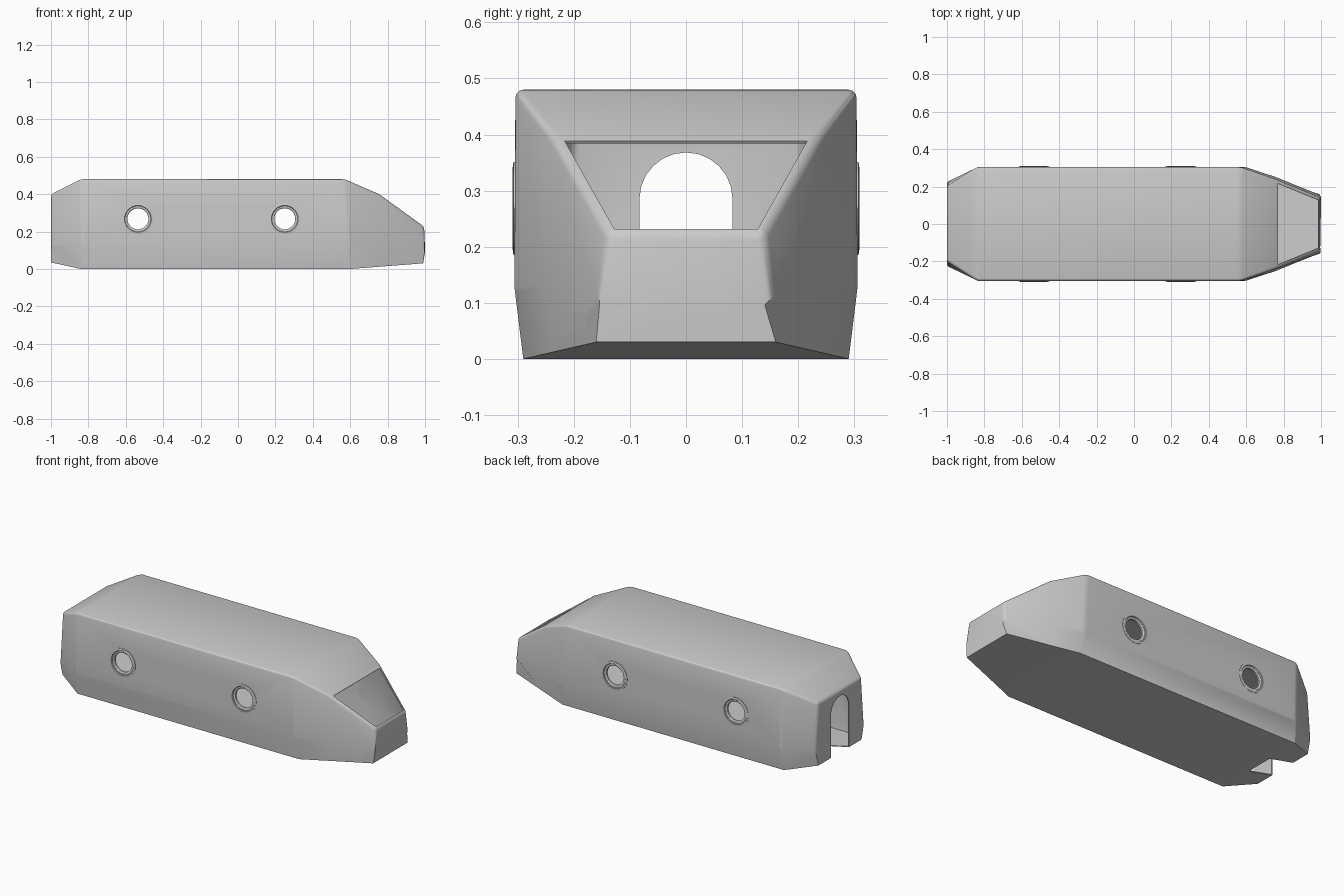
import bpy, bmesh, math
from mathutils import Vector

if "Cube" in bpy.data.objects:
    bpy.data.objects.remove(bpy.data.objects["Cube"])


def make_object(name, bm):
    bmesh.ops.recalc_face_normals(bm, faces=bm.faces)
    mesh = bpy.data.meshes.new(name)
    bm.to_mesh(mesh)
    bm.free()
    obj = bpy.data.objects.new(name, mesh)
    bpy.context.collection.objects.link(obj)
    return obj


def activate(obj):
    bpy.ops.object.select_all(action='DESELECT')
    obj.select_set(True)
    bpy.context.view_layer.objects.active = obj


def prism(name, loop_a, loop_b):
    bm = bmesh.new()
    a = [bm.verts.new(p) for p in loop_a]
    b = [bm.verts.new(p) for p in loop_b]
    n = len(a)
    bm.faces.new(a)
    bm.faces.new(b)
    for i in range(n):
        bm.faces.new((a[i], a[(i + 1) % n], b[(i + 1) % n], b[i]))
    obj = make_object(name, bm)
    obj.hide_render = True
    return obj


# Hull: half sections (x, y, z) as bottom, waist, roof, from tail to nose
sections = [
    [(-1.0, .20, .035), (-1.0, .225, .13), (-1.0, .20, .40)],
    [(-.84, .29, 0), (-.83, .306, .13), (-.84, .304, .48)],
    [(.60, .29, 0), (.59, .306, .13), (.57, .304, .48)],
    [(.755, .238, .012), (.755, .252, .13), (.755, .24, .40)],
    [(.99, .16, .03), (1.0, .153, .11), (.995, .14, .226)],
]
bm = bmesh.new()
rings = []
for sec in sections:
    pts = sec + [(x, -y, z) for x, y, z in reversed(sec)]
    rings.append([bm.verts.new(p) for p in pts])
for a, b in zip(rings, rings[1:]):
    for i in range(6):
        j = (i + 1) % 6
        bm.faces.new((a[i], a[j], b[j], b[i]))
bm.faces.new(rings[0])
bm.faces.new(rings[-1])
bmesh.ops.recalc_face_normals(bm, faces=bm.faces)
low = {r[i] for r in rings for i in (0, 5)}
soft = [e for e in bm.edges if not (set(e.verts) & low)
        and e.calc_face_angle(0) > math.radians(16)]
bmesh.ops.bevel(bm, geom=soft, offset=.014, segments=3, profile=.5, affect='EDGES')
hull = make_object("hull", bm)
shell = hull.modifiers.new("shell", 'SOLIDIFY')
shell.thickness = .006
shell.offset = -1

# Cutter: arched tail door, open down to the underside slope
r, spring, n = .083, .285, 12
arch = [(-r, -.1), (r, -.1)]
arch += [(r * math.cos(math.pi * i / n), spring + r * math.sin(math.pi * i / n))
         for i in range(n + 1)]
door = prism("door_cutter", [(-1.2, y, z) for y, z in arch],
             [(-.842, y, z) for y, z in arch])

# Cutter: sloping windscreen
corners = [Vector(p) for p in ((.77, -.216, .387), (.77, .216, .387),
                               (.985, .128, .230), (.985, -.128, .230))]
normal = Vector((.59, 0, .81))
screen = prism("windscreen_cutter", [p + normal * .05 for p in corners],
               [p - normal * .025 for p in corners])

# Cutters: portholes straight through both sides
PORT_Z = .268
port_x = (-.535, .25)
circle = [(math.cos(math.tau * i / 32), math.sin(math.tau * i / 32)) for i in range(32)]
cutters = [door, screen]
for x in port_x:
    loops = [[(x + .066 * c, y, PORT_Z + .066 * s) for c, s in circle] for y in (-.5, .5)]
    cutters.append(prism("porthole_cutter", *loops))

for c in cutters:
    mod = hull.modifiers.new(c.name, 'BOOLEAN')
    mod.operation = 'DIFFERENCE'
    mod.solver = 'EXACT'
    mod.object = c
activate(hull)
for mod in list(hull.modifiers):
    bpy.ops.object.modifier_apply(modifier=mod.name)
for c in cutters:
    bpy.data.objects.remove(c, do_unlink=True)
activate(hull)
bpy.ops.object.shade_smooth_by_angle(angle=math.radians(25))

# Porthole frames: turned ring profile (radius, distance from centre plane)
profile = [(.083, .298), (.083, .3075), (.072, .309), (.068, .304),
           (.062, .304), (.056, .300), (.056, .290), (.066, .290), (.070, .298)]
for x in port_x:
    for side, label in ((-1, "front"), (1, "back")):
        bm = bmesh.new()
        rows = [[bm.verts.new((x + rad * c, side * d, PORT_Z + rad * s))
                 for rad, d in profile] for c, s in circle]
        m = len(profile)
        for i in range(32):
            a, b = rows[i], rows[(i + 1) % 32]
            for k in range(m):
                bm.faces.new((a[k], b[k], b[(k + 1) % m], a[(k + 1) % m]))
        frame = make_object("porthole_frame_" + label, bm)
        activate(frame)
        bpy.ops.object.shade_smooth_by_angle(angle=math.radians(30))
